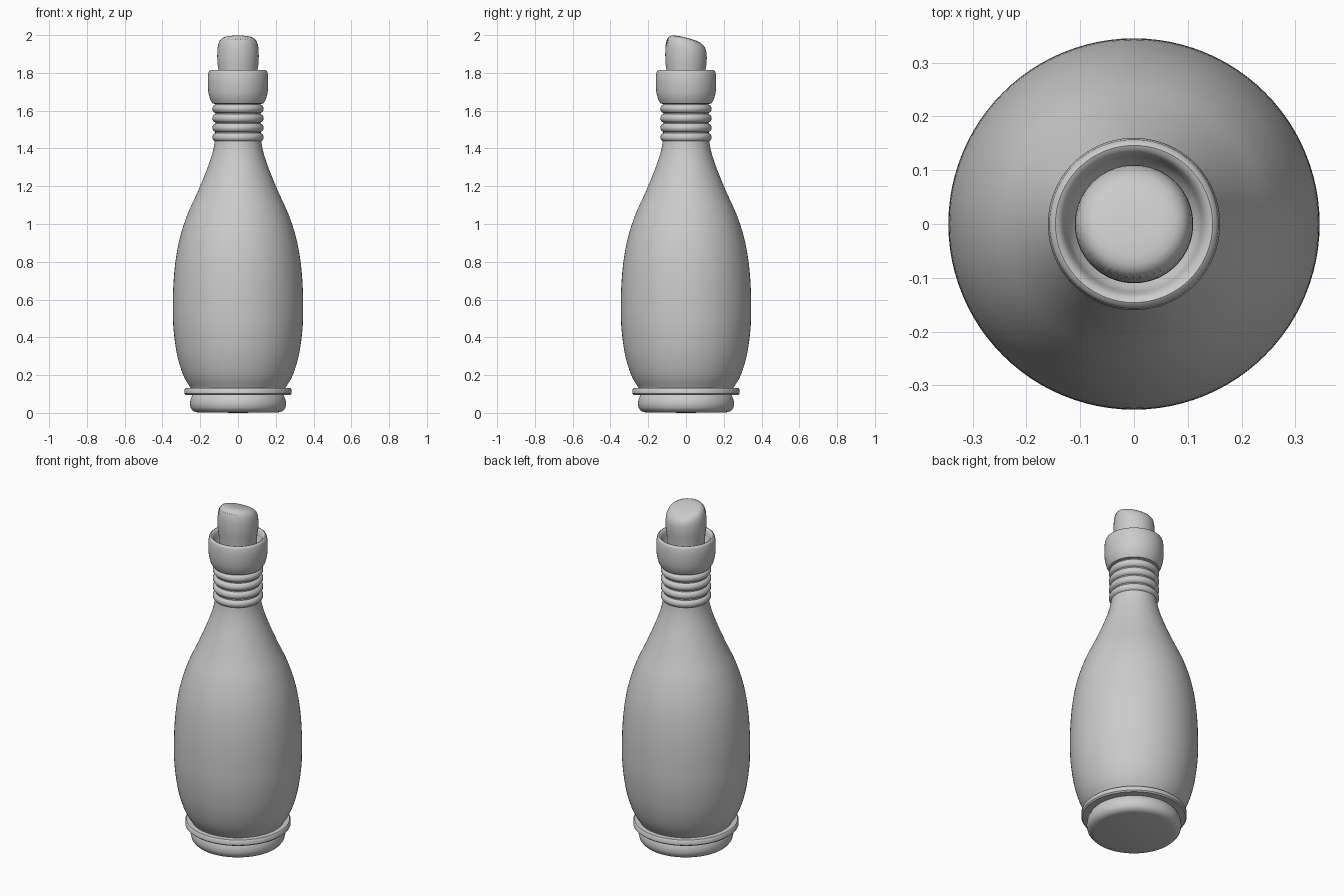
import bpy, bmesh, math
from mathutils import Vector

if "Cube" in bpy.data.objects:
    bpy.data.objects.remove(bpy.data.objects["Cube"])


def smooth_path(pts, n):
    """Catmull-Rom interpolation through (radius, z) points."""
    p = [Vector(q) for q in pts]
    p = [2 * p[0] - p[1]] + p + [2 * p[-1] - p[-2]]
    out = []
    for i in range(1, len(p) - 2):
        a, b, c, d = p[i - 1:i + 3]
        for k in range(n):
            t = k / n
            out.append(0.5 * (2 * b + (c - a) * t + (2 * a - 5 * b + 4 * c - d) * t ** 2
                              + (3 * b - a - 3 * c + d) * t ** 3))
    return out + [p[-2]]


def lathe(name, pts, segs=96, sub=1, warp=None, angle=40):
    """Revolve a profile around z, optionally warping every point."""
    bm = bmesh.new()
    rings = []
    for r, z in (smooth_path(pts, sub) if sub > 1 else pts):
        ring = []
        for i in range(1 if r < 1e-5 else segs):
            co = Vector((r * math.cos(math.tau * i / segs), r * math.sin(math.tau * i / segs), z))
            ring.append(bm.verts.new(warp(co, i) if warp else co))
        rings.append(ring)
    for a, b in zip(rings, rings[1:]):
        for i in range(segs):
            j = (i + 1) % segs
            quad = [a[i % len(a)], a[j % len(a)], b[j % len(b)], b[i % len(b)]]
            bm.faces.new(list(dict.fromkeys(quad)))
    bmesh.ops.recalc_face_normals(bm, faces=bm.faces)
    me = bpy.data.meshes.new(name)
    bm.to_mesh(me)
    bm.free()
    ob = bpy.data.objects.new(name, me)
    bpy.context.collection.objects.link(ob)
    bpy.ops.object.select_all(action='DESELECT')
    ob.select_set(True)
    bpy.context.view_layer.objects.active = ob
    bpy.ops.object.shade_smooth_by_angle(angle=math.radians(angle))
    return ob


# Bottle body with shoulder and neck
lathe("bottle_body", [(0.23, 0.085), (0.25, 0.13), (0.29, 0.2), (0.323, 0.31), (0.341, 0.44),
                      (0.345, 0.55), (0.342, 0.68), (0.33, 0.81), (0.307, 0.93), (0.268, 1.05),
                      (0.218, 1.16), (0.172, 1.27), (0.14, 1.36), (0.123, 1.44),
                      (0.12, 1.54), (0.12, 1.66)], sub=4)

# Rounded foot
lathe("foot", [(0, 0), (0.215, 0.003), (0.237, 0.009), (0.25, 0.025), (0.255, 0.045),
               (0.252, 0.07), (0.243, 0.09), (0.23, 0.105)])

# Thin flange above the foot
lathe("base_ring", [(0.23, 0.095), (0.277, 0.096), (0.284, 0.103), (0.284, 0.123),
                    (0.278, 0.131), (0.24, 0.132)])

# Four beads around the neck
for k in range(4):
    bpy.ops.mesh.primitive_torus_add(major_segments=96, minor_segments=20, major_radius=0.112,
                                     minor_radius=0.0235, location=(0, 0, 1.459 + k * 0.0505))
    bpy.context.object.name = f"neck_bead_{k + 1}"
    bpy.ops.object.shade_smooth_by_angle(angle=math.radians(60))

# Flared mouth with a recess for the stopper
lathe("mouth", [(0.115, 1.635), (0.135, 1.638), (0.148, 1.66), (0.157, 1.695), (0.16, 1.735),
                (0.16, 1.765), (0.157, 1.80), (0.153, 1.81), (0.146, 1.814), (0.138, 1.811),
                (0.131, 1.80), (0.126, 1.78), (0.119, 1.755), (0.105, 1.74)], angle=50)


# Cork with a slanted, lightly fluted top
def slant(co, i):
    r = math.hypot(co.x, co.y)
    f = min(max((co.z - 1.85) / 0.13, 0), 1)
    if co.z > 1.92 and 0.06 < r < 0.108 and i % 2:
        s = 1 - 0.02 * max(0, -co.y / r + 0.4)
        co.x, co.y = co.x * s, co.y * s
    co.z -= f * (0.25 * co.y + 0.8 * co.y * co.y)
    return co


lathe("cork", [(0, 1.66), (0.1, 1.66), (0.102, 1.76), (0.104, 1.82), (0.109, 1.85), (0.11, 1.89),
               (0.109, 1.925), (0.106, 1.947), (0.1, 1.964), (0.091, 1.976), (0.077, 1.983),
               (0.06, 1.986), (0.03, 1.987), (0, 1.987)], segs=96, warp=slant)
